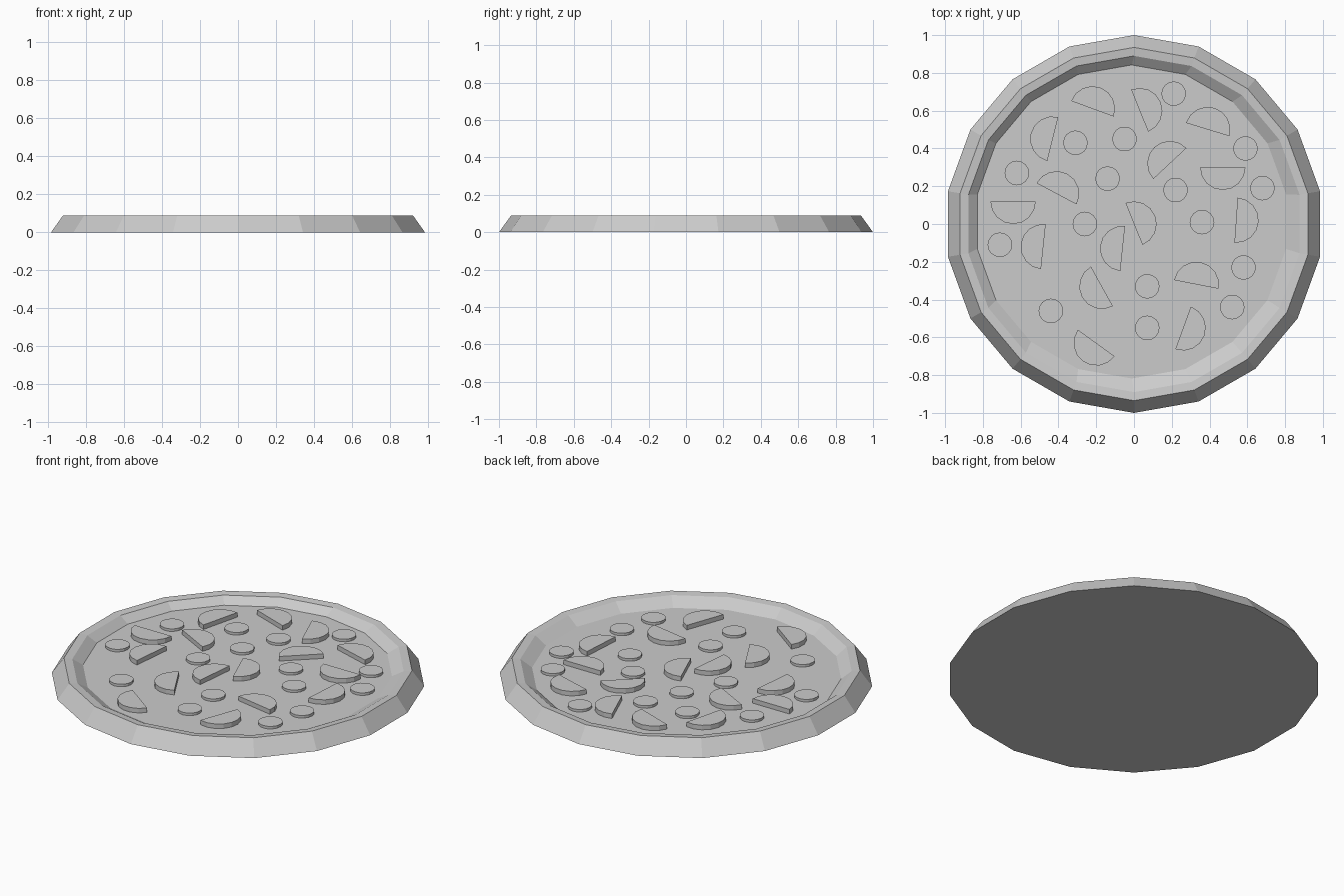
import bpy
import bmesh
from math import cos, sin, pi, radians
from mathutils import Vector

default_cube = bpy.data.objects.get("Cube")
if default_cube:
    bpy.data.objects.remove(default_cube, do_unlink=True)

# One plain material for every part
grey = bpy.data.materials.new("plain_grey")
grey.use_nodes = True
grey.diffuse_color = (0.6, 0.6, 0.6, 1)
shader = next(n for n in grey.node_tree.nodes if n.type == "BSDF_PRINCIPLED")
shader.inputs["Base Color"].default_value = grey.diffuse_color

SIDES = 18
FLOOR = 0.045


def finish(bm, name):
    """Turn a bmesh into a flat shaded object with the shared material."""
    bmesh.ops.recalc_face_normals(bm, faces=bm.faces[:])
    mesh = bpy.data.meshes.new(name)
    bm.to_mesh(mesh)
    bm.free()
    mesh.materials.append(grey)
    obj = bpy.data.objects.new(name, mesh)
    bpy.context.collection.objects.link(obj)
    return obj


def arc(center, radius, start, sweep, steps, closed=False):
    """Points along a circular arc in the ground plane."""
    count = steps if closed else steps + 1
    return [Vector((center[0] + radius * cos(start + sweep * i / steps),
                    center[1] + radius * sin(start + sweep * i / steps)))
            for i in range(count)]


def slab(name, outline, bottom, top):
    """Extrude a flat outline upwards into a thin piece."""
    bm = bmesh.new()
    base = bm.faces.new([bm.verts.new((p.x, p.y, bottom)) for p in outline])
    extruded = bmesh.ops.extrude_face_region(bm, geom=[base], use_keep_orig=True)
    raised = [g for g in extruded["geom"] if isinstance(g, bmesh.types.BMVert)]
    bmesh.ops.translate(bm, verts=raised, vec=(0, 0, top - bottom))
    return finish(bm, name)


# Dish shaped crust: sloped outside, narrow rim, sloped inside, flat floor
# Each ring is radius, height and a small sideways shift of its centre
rings = [
    (1.0, 0.0, (0, 0)),
    (0.935, 0.09, (0, 0)),
    (0.89, 0.085, (0, 0)),
    (0.83, FLOOR, (-0.012, 0.012)),
]
bm = bmesh.new()
loops = []
for radius, height, shift in rings:
    outline = arc(shift, radius, pi / 2, 2 * pi, SIDES, closed=True)
    loops.append([bm.verts.new((p.x, p.y, height)) for p in outline])
for low, high in zip(loops, loops[1:]):
    for i in range(SIDES):
        j = (i + 1) % SIDES
        bm.faces.new((low[i], low[j], high[j], high[i]))
bm.faces.new(loops[0])
bm.faces.new(loops[-1])
finish(bm, "crust_and_base")

# Half round toppings: middle of the straight edge and direction of the bulge
half_rounds = [
    (-0.22, 0.61, 70), (0.03, 0.6, 22), (0.39, 0.5, 73), (-0.43, 0.45, 166),
    (0.19, 0.32, 133), (-0.41, 0.16, 62), (0.47, 0.3, -90), (-0.64, 0.12, -90),
    (-0.48, -0.12, 174), (0, 0, 22), (0.54, 0.02, -4), (-0.06, -0.13, 174),
    (-0.17, -0.33, 209), (0.33, -0.32, 79), (0.26, -0.55, -20), (-0.2, -0.63, 234),
]
for x, y, bulge in half_rounds:
    outline = arc((x, y), 0.12, radians(bulge) - pi / 2, pi, 8)
    slab("half_round_topping", outline, FLOOR - 0.01, FLOOR + 0.027)

# Small round toppings
rounds = [
    (-0.71, -0.11), (-0.62, 0.27), (-0.31, 0.43), (-0.05, 0.45),
    (0.21, 0.69), (-0.26, 0), (-0.14, 0.24), (-0.44, -0.46),
    (0.22, 0.18), (0.59, 0.4), (0.07, -0.33), (0.36, 0.01),
    (0.68, 0.19), (0.07, -0.55), (0.52, -0.44), (0.58, -0.23),
]
for spot in rounds:
    outline = arc(spot, 0.065, 0, 2 * pi, 16, closed=True)
    slab("round_topping", outline, FLOOR - 0.01, FLOOR + 0.015)
